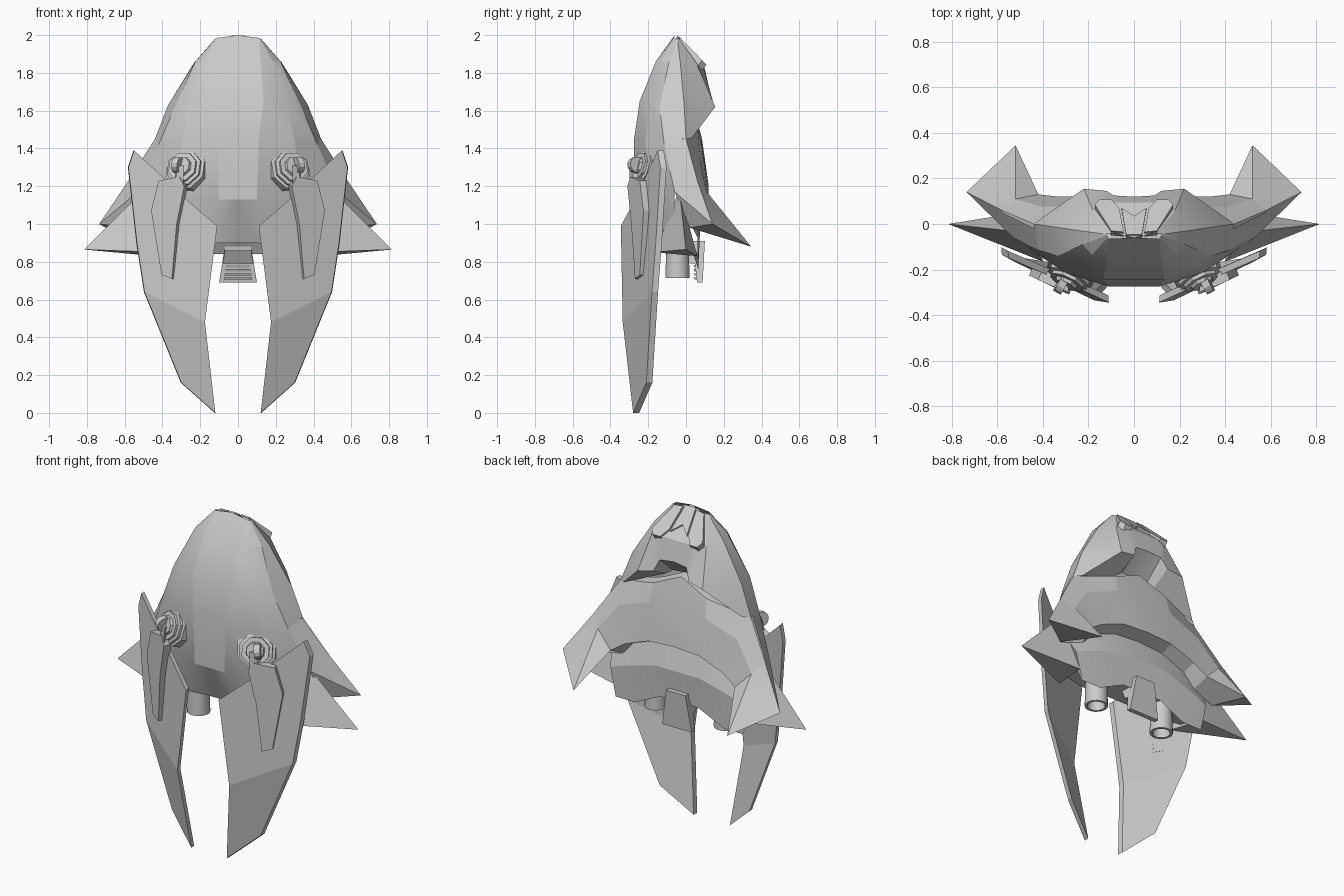
import bpy, bmesh, math
from mathutils import Vector

grey = bpy.data.materials.new("hull grey")
grey.diffuse_color = (0.6, 0.6, 0.6, 1)


def make(name, verts, faces, inside=None, mirror=True, smooth=18):
    """Mesh object, mirrored across x = 0, normals pointing away from 'inside'."""
    me = bpy.data.meshes.new(name)
    me.from_pydata([Vector(v) for v in verts], [], faces)
    bm = bmesh.new()
    bm.from_mesh(me)
    bmesh.ops.remove_doubles(bm, verts=bm.verts, dist=0.0005)
    bmesh.ops.recalc_face_normals(bm, faces=bm.faces)
    if inside:
        c = Vector(inside)
        if sum(f.normal.dot(f.calc_center_median() - c) * f.calc_area() for f in bm.faces) < 0:
            bmesh.ops.reverse_faces(bm, faces=bm.faces)
    bm.to_mesh(me)
    bm.free()
    ob = bpy.data.objects.new(name, me)
    bpy.context.collection.objects.link(ob)
    me.materials.append(grey)
    bpy.ops.object.select_all(action='DESELECT')
    ob.select_set(True)
    bpy.context.view_layer.objects.active = ob
    bpy.ops.object.shade_smooth_by_angle(angle=math.radians(smooth))
    if mirror:
        m = ob.modifiers.new("mirror", 'MIRROR')
        m.merge_threshold = 0.001
    return ob


def loft(name, rows, inside, smooth=18):
    n = len(rows[0])
    faces = [(r*n+i, r*n+i+1, (r+1)*n+i+1, (r+1)*n+i)
             for r in range(len(rows)-1) for i in range(n-1)]
    return make(name, [p for r in rows for p in r], faces, inside, True, smooth)


def plate(name, front, offset, mirror=True):
    """Closed plate from an outline and a thickness vector."""
    n = len(front)
    off = Vector(offset)
    verts = [Vector(p) for p in front] + [Vector(p) + off for p in front]
    faces = [tuple(range(n)), tuple(range(2*n-1, n-1, -1))]
    faces += [(i, (i+1) % n, (i+1) % n + n, i+n) for i in range(n)]
    return make(name, verts, faces, mirror=mirror, smooth=10)


def turned(name, centre, axis, profile, sides, smooth=20):
    """Turned solid: (radius, height) profile along an axis."""
    q = Vector(axis).normalized().to_track_quat('Z', 'Y')
    verts, faces = [], []
    for r, h in profile:
        for k in range(sides):
            t = 2*math.pi*(k+.5)/sides
            verts.append(Vector(centre) + q @ Vector((r*math.cos(t), r*math.sin(t), h)))
    for j in range(len(profile)-1):
        for k in range(sides):
            l = (k+1) % sides
            faces.append((j*sides+k, j*sides+l, (j+1)*sides+l, (j+1)*sides+k))
    faces += [tuple(range(sides)), tuple(range((len(profile)-1)*sides, len(profile)*sides))]
    return make(name, verts, faces, smooth=smooth)


core = (.1, -.06, 1.3)

# belly, underside and lower back of the hull
loft("hull", [
    [(0, -.06, 2), (.11, -.065, 1.985), (.115, -.06, 1.983), (.12, -.05, 1.98)],
    [(0, -.16, 1.86), (.12, -.16, 1.86), (.185, -.135, 1.86), (.225, -.09, 1.86)],
    [(0, -.245, 1.65), (.135, -.245, 1.65), (.26, -.195, 1.63), (.335, -.14, 1.62)],
    [(0, -.275, 1.45), (.11, -.275, 1.45), (.3, -.215, 1.43), (.42, -.115, 1.42)],
    [(0, -.275, 1.13), (.1, -.275, 1.13), (.34, -.19, 1.14), (.53, -.06, 1.17)],
    [(0, -.17, .9), (.1, -.17, .9), (.28, -.14, .87), (.5, -.06, .85)],
    [(0, .02, .9), (.12, .02, .9), (.28, .03, .87), (.46, .04, .85)],
    [(0, .065, .84), (.13, .065, .84), (.3, .065, .76), (.43, .065, .76)],
    [(0, .08, 1.03), (.15, .08, 1.03), (.33, .075, .98), (.47, .06, .93)],
    [(0, .03, 1.22), (.15, .03, 1.2), (.33, .03, 1.13), (.5, 0, 1.05)],
], core, 18)

# rear cowl with the overhanging, notched edge
loft("cowl", [
    [(.12, -.05, 1.98), (.122, -.045, 1.98), (.1, -.04, 1.983), (.07, -.04, 1.984), (.05, -.05, 1.99), (0, -.06, 2)],
    [(.225, -.09, 1.86), (.235, -.03, 1.85), (.18, .06, 1.84), (.13, .09, 1.84), (.1, .095, 1.84), (0, .095, 1.84)],
    [(.335, -.14, 1.62), (.37, -.01, 1.63), (.22, .155, 1.62), (.12, .145, 1.64), (.09, .125, 1.71), (0, .12, 1.72)],
    [(.42, -.115, 1.42), (.44, 0, 1.45), (.4, .03, 1.455), (.13, 0, 1.57), (.09, 0, 1.6), (0, 0, 1.61)],
], core)

# arched rear collar
loft("collar", [
    [(0, -.02, 1.61), (0, .045, 1.6), (0, .085, 1.45), (0, .12, 1.2), (0, .03, 1.17)],
    [(.17, -.02, 1.53), (.18, .06, 1.52), (.19, .085, 1.41), (.17, .12, 1.19), (.17, .03, 1.16)],
    [(.44, -.02, 1.45), (.44, 0, 1.45), (.4, .075, 1.33), (.33, .12, 1.13), (.33, .03, 1.1)],
    [(.58, .05, 1.23), (.58, .06, 1.23), (.52, .11, 1.17), (.42, .13, 1.07), (.4, .03, 1.02)],
], core, 12)

# swept hooks closing the ends of the collar
make("hook",
     [(.42, -.115, 1.42), (.44, 0, 1.45), (.58, .06, 1.23), (.53, -.06, 1.17), (.735, .14, 1.0),
      (.52, .11, 1.17), (.52, .345, .88), (.42, .13, 1.07), (.55, .02, .98), (.4, .03, 1.02)],
     [(0, 1, 2, 3), (2, 4, 3), (2, 5, 4), (5, 6, 4), (5, 7, 6), (7, 9, 8, 6), (4, 6, 8), (3, 4, 8)],
     (.52, .04, 1.1))

# pointed side fins
make("side_fin", [(.815, 0, .865), (.5, -.035, 1.18), (.4, -.165, .85), (.44, .06, .83)],
     [(0, 1, 2), (0, 3, 1), (0, 2, 3), (1, 3, 2)])

# long bent blades
blade = [(.55, -.15, 1.39), (.58, -.135, 1.3), (.535, -.16, .9), (.495, -.18, .64), (.175, -.335, .48),
         (.11, -.345, .99), (.25, -.28, 1.11), (.3, -.21, .16), (.12, -.28, 0)]
n = len(blade)
back = [(x+.003, y+.032, z) for x, y, z in blade]
rim = [0, 1, 2, 3, 7, 8, 4, 5, 6]
caps = [(0, 1, 2, 3, 4, 5, 6), (3, 7, 8, 4)]
make("blade", blade + back,
     caps + [tuple(i+n for i in c[::-1]) for c in caps]
     + [(a, b, b+n, a+n) for a, b in zip(rim, rim[1:] + rim[:1])], smooth=5)

# small armour plates over the blades
plate("armour_plate",
      [(.31, -.295, 1.25), (.42, -.245, 1.23), (.46, -.225, 1.07), (.405, -.245, .73), (.35, -.27, .71),
       (.325, -.29, 1.0), (.285, -.31, 1.2)], (-.018, .045, 0))

# stepped octagonal mounts and their hinges
axis = Vector((.4, -.85, .3)).normalized()
mount = Vector((.27, -.2, 1.285))
turned("mount", mount, axis,
       [(.116, -.03), (.116, .025), (.1, .03), (.1, .045), (.082, .05), (.082, .065), (.055, .065), (.05, .08)], 8)
turned("hinge_ring", mount + axis*.085, (.85, .45, .1), [(.042, 0), (.042, .035)], 12)
plate("hinge_arm", [(.285, -.3, 1.31), (.32, -.285, 1.31), (.335, -.275, 1.2), (.29, -.3, 1.2)], (.01, .06, 0))

# paired exhaust nozzles with hollow ends
turned("nozzle", (.235, -.045, .93), (0, 0, -1),
       [(.06, 0), (.065, .215), (.05, .215), (.045, .15)], 16, 30)

# tapered tail vent
tail = [(-.065, .91), (.065, .91), (.1, .69), (-.1, .69)]
make("tail_vent", [(x, .03 if z > .8 else .06, z) for x, z in tail] + [(x, .1 if z > .8 else .088, z) for x, z in tail],
     [(0, 1, 2, 3), (7, 6, 5, 4)] + [(i, (i+1) % 4, (i+1) % 4+4, i+4) for i in range(4)],
     mirror=False, smooth=5)
plate("tail_brace", [(-.07, -.02, .86), (.07, -.02, .86), (.08, .02, .79), (-.08, .02, .79)], (0, .05, 0), False)
for k in range(4):
    z, w = .705 + k*.022, .075 - k*.004
    plate("vent_slat", [(-w, .045, z), (w, .045, z), (w, .04, z+.012), (-w, .04, z+.012)], (0, .03, 0), False)


# crest plates lying on the back of the nose
def crest(pts, drop=0):
    return [(x, y, 1.996 - drop - 1.03*(y+.04)) for x, y in pts]


plate("crest_wing", crest([(.045, -.035), (.1, -.03), (.172, .085), (.15, .108), (.1, .108), (.065, .07)]),
      (0, -.02, -.03))
plate("crest_centre", crest([(-.035, -.045), (.035, -.045), (.055, .072), (0, .035), (-.055, .072)], .004),
      (0, -.02, -.03), False)
